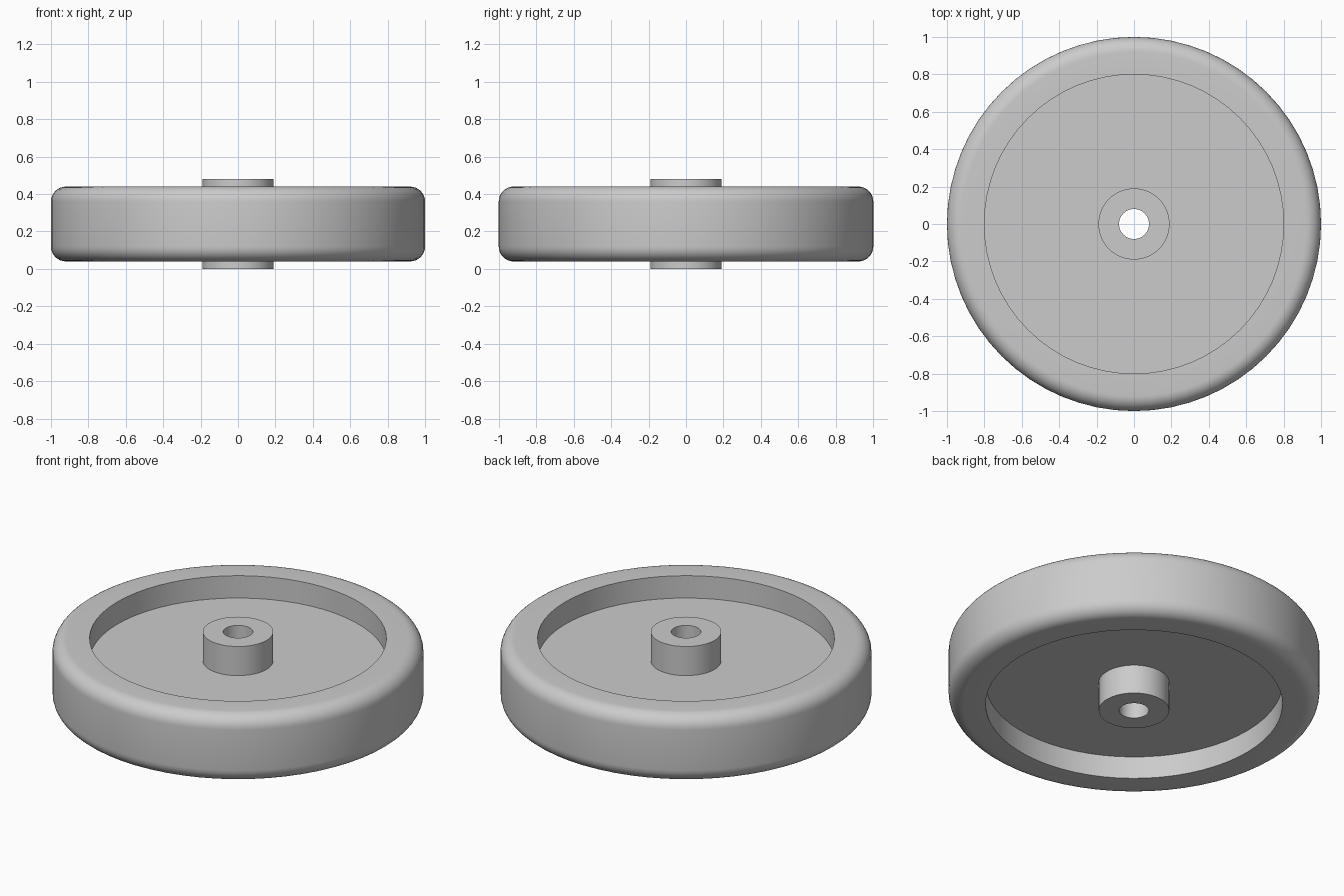
import bpy
import bmesh
from math import radians, pi, sin, cos
from mathutils import Matrix, Vector

cube = bpy.data.objects.get("Cube")
if cube:
    bpy.data.objects.remove(cube, do_unlink=True)

# Main dimensions
SEGMENTS = 64
MID = 0.24            # height of the mirror plane
RIM_R, RIM_H = 1.0, 0.2
RECESS_R, WEB_H = 0.8, 0.067
HUB_R, HUB_H = 0.19, 0.24
BORE_R = 0.08
FILLET, FILLET_STEPS = 0.08, 8

# Single grey material
grey = bpy.data.materials.new("light_grey")
grey.use_nodes = True
colour = (0.6, 0.6, 0.6, 1)
grey.diffuse_color = colour
grey.node_tree.nodes["Principled BSDF"].inputs["Base Color"].default_value = colour

# Upper half of the section: bore, hub, web, recess wall, rounded rim
half = [(BORE_R, HUB_H), (HUB_R, HUB_H), (HUB_R, WEB_H),
        (RECESS_R, WEB_H), (RECESS_R, RIM_H)]
for i in range(FILLET_STEPS + 1):
    a = pi / 2 * (1 - i / FILLET_STEPS)
    half.append((RIM_R - FILLET + FILLET * cos(a), RIM_H - FILLET + FILLET * sin(a)))

# Mirror the half section and revolve it into a closed solid
section = half + [(r, -h) for r, h in reversed(half)]
bm = bmesh.new()
rings = []
for s in range(SEGMENTS):
    turn = Matrix.Rotation(2 * pi * s / SEGMENTS, 3, "Z")
    rings.append([bm.verts.new(turn @ Vector((r, 0, MID + h))) for r, h in section])
count = len(section)
for s in range(SEGMENTS):
    here, after = rings[s], rings[(s + 1) % SEGMENTS]
    for i in range(count):
        j = (i + 1) % count
        bm.faces.new((here[i], after[i], after[j], here[j]))
bmesh.ops.recalc_face_normals(bm, faces=bm.faces)

mesh = bpy.data.meshes.new("wheel")
bm.to_mesh(mesh)
bm.free()
mesh.materials.append(grey)
wheel = bpy.data.objects.new("wheel", mesh)
bpy.context.collection.objects.link(wheel)

# Smooth round surfaces, keeping the machined edges sharp
bpy.ops.object.select_all(action="DESELECT")
wheel.select_set(True)
bpy.context.view_layer.objects.active = wheel
bpy.ops.object.shade_smooth_by_angle(angle=radians(30))
